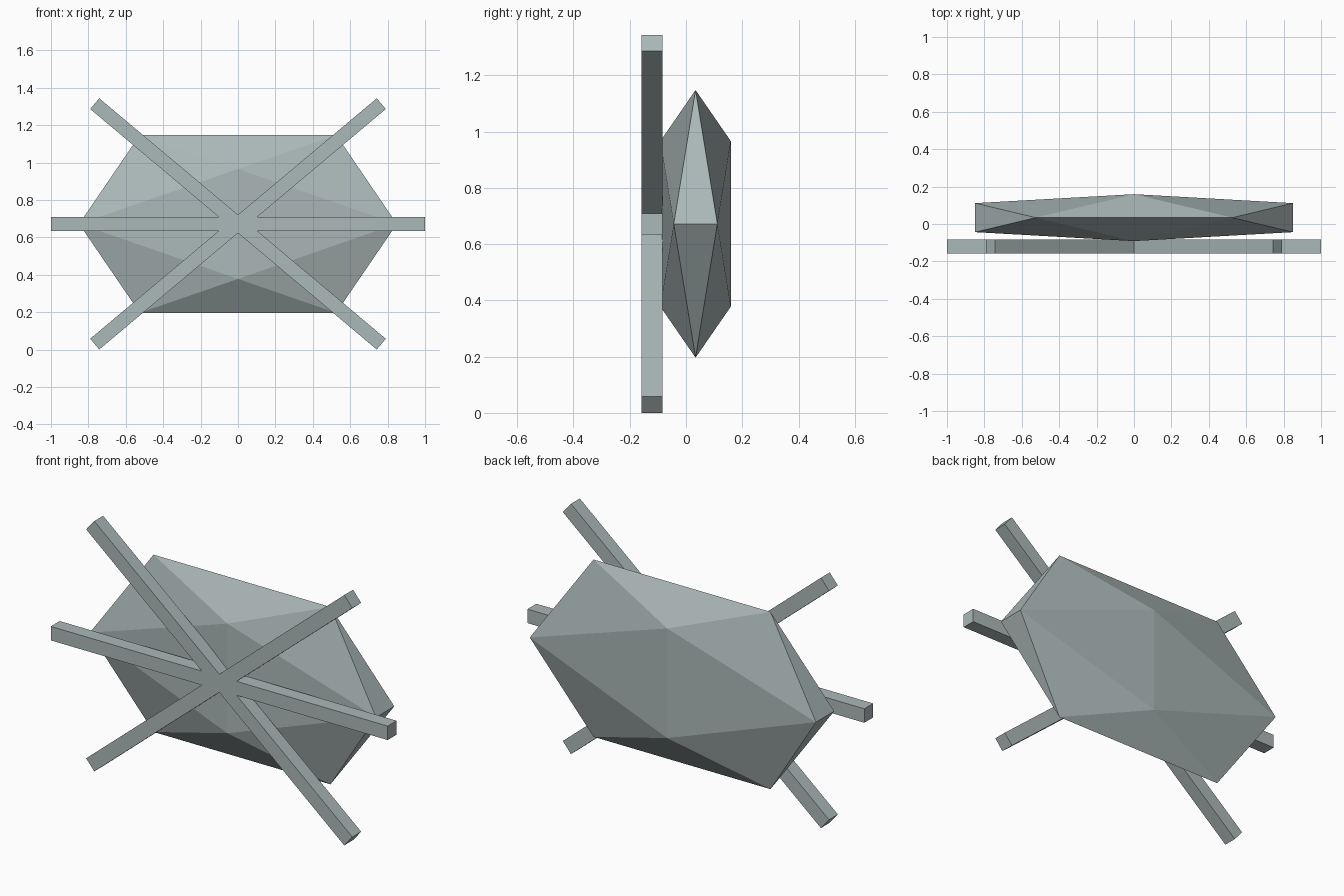
import bpy, bmesh
from math import sin, cos, radians
from mathutils import Vector

cube = bpy.data.objects.get("Cube")
if cube:
    bpy.data.objects.remove(cube, do_unlink=True)

CENTRE_Z = 0.672
GOLDEN = (1 + 5 ** 0.5) / 2

grey = bpy.data.materials.new("pale grey green")
grey.use_nodes = True
colour = (0.41, 0.48, 0.48, 1)
grey.diffuse_color = colour
grey.node_tree.nodes["Principled BSDF"].inputs["Base Color"].default_value = colour


def add_object(name, bm, location):
    bmesh.ops.recalc_face_normals(bm, faces=bm.faces)
    mesh = bpy.data.meshes.new(name)
    bm.to_mesh(mesh)
    bm.free()
    mesh.materials.append(grey)
    obj = bpy.data.objects.new(name, mesh)
    obj.location = location
    bpy.context.collection.objects.link(obj)
    return obj


# Faceted body: a flattened icosahedron, the hull of three golden rectangles
sx, sy, sz = 0.525, 0.0775, 0.294
bm = bmesh.new()
for a in (-1, 1):
    for b in (-GOLDEN, GOLDEN):
        for x, y, z in ((a, 0, b), (b, a, 0), (0, b, a)):
            bm.verts.new((x * sx, y * sy, z * sz))
bmesh.ops.convex_hull(bm, input=bm.verts)
add_object("faceted_body", bm, (0, 0.034, CENTRE_Z))

# Six-armed star of square bars, extruded from one outline
HALF = 0.0375
angles = [0, 40, 140, 180, 220, 320]
outline = []
for i, angle in enumerate(angles):
    t = radians(angle)
    along = Vector((cos(t), 0, sin(t)))
    across = Vector((-sin(t), 0, cos(t))) * HALF
    outline += [along - across, along + across]
    # Inner corner between this arm and the next
    half_gap = radians((angles[(i + 1) % 6] - angle) % 360) / 2
    mid = t + half_gap
    outline.append(Vector((cos(mid), 0, sin(mid))) * HALF / sin(half_gap))
bm = bmesh.new()
face = bm.faces.new([bm.verts.new(p) for p in outline])
extruded = bmesh.ops.extrude_face_region(bm, geom=[face], use_keep_orig=True)
moved = [v for v in extruded["geom"] if isinstance(v, bmesh.types.BMVert)]
bmesh.ops.translate(bm, verts=moved, vec=(0, 2 * HALF, 0))
add_object("star_bars", bm, (0, -0.159, CENTRE_Z))
